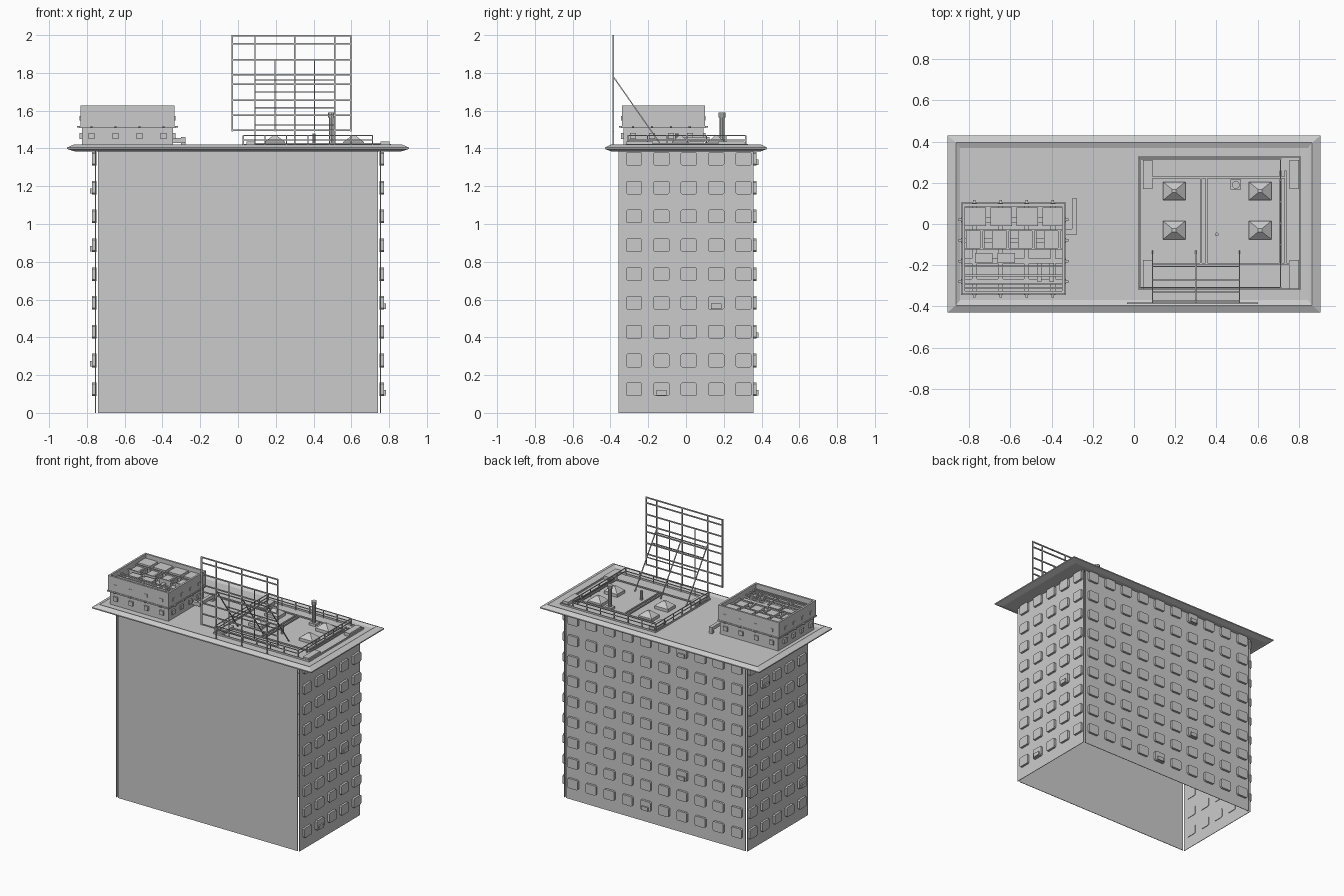
import bpy, bmesh, math
from mathutils import Vector, Matrix

if "Cube" in bpy.data.objects:
    bpy.data.objects.remove(bpy.data.objects["Cube"])

grey = bpy.data.materials.new("plain grey")
grey.use_nodes = True
GREY = (0.6, 0.6, 0.6, 1)
grey.diffuse_color = GREY
grey.node_tree.nodes["Principled BSDF"].inputs["Base Color"].default_value = GREY


def finish(name, bm):
    bmesh.ops.recalc_face_normals(bm, faces=bm.faces)
    mesh = bpy.data.meshes.new(name)
    bm.to_mesh(mesh)
    bm.free()
    mesh.materials.append(grey)
    ob = bpy.data.objects.new(name, mesh)
    bpy.context.collection.objects.link(ob)
    return ob


def box(bm, x0, x1, y0, y1, z0, z1):
    m = Matrix.Translation(((x0 + x1) / 2, (y0 + y1) / 2, (z0 + z1) / 2))
    bmesh.ops.create_cube(bm, size=1, matrix=m @ Matrix.Diagonal((x1 - x0, y1 - y0, z1 - z0, 1)))


def bar(bm, a, b, w=0.006):
    a, b = Vector(a), Vector(b)
    d = b - a
    m = Matrix.Translation((a + b) / 2) @ d.to_track_quat('Z', 'Y').to_matrix().to_4x4()
    bmesh.ops.create_cube(bm, size=1, matrix=m @ Matrix.Diagonal((w, w, d.length, 1)))


def cone(bm, x, y, z0, z1, r0, r1, n=10):
    bmesh.ops.create_cone(bm, cap_ends=True, segments=n, radius1=r0, radius2=r1, depth=z1 - z0,
                          matrix=Matrix.Translation((x, y, (z0 + z1) / 2)))


HX, HY, TOP, ROOF = 0.757, 0.358, 1.39, 1.412
GAP, T = 0.016, 0.004

# Wall shell, open below, with narrow slits at the corners
for name, dims in {
    "front_wall": (-HX + GAP, HX - GAP, -HY, -HY + T),
    "back_wall": (-HX + GAP, HX - GAP, HY - T, HY),
    "right_wall": (-HX, -HX + T, -HY, HY),
    "left_wall": (HX - T, HX, -HY, HY),
}.items():
    bm = bmesh.new()
    box(bm, *dims, 0, TOP)
    finish(name, bm)


# Windows: chamfered panels standing proud of the wall
def window(bm, origin, along, out, w=0.043, h=0.036, c=0.008):
    up = Vector((0, 0, 1))
    corners = [(w, h - c), (w - c, h), (c - w, h), (-w, h - c),
               (-w, c - h), (c - w, -h), (w - c, -h), (w, c - h)]
    rings = [[bm.verts.new(origin + along * u + up * v + out * d) for u, v in corners]
             for d in (-0.008, 0.016)]
    n = len(corners)
    bm.faces.new(rings[0])
    bm.faces.new(rings[1])
    for i in range(n):
        j = (i + 1) % n
        bm.faces.new((rings[0][i], rings[0][j], rings[1][j], rings[1][i]))


def row_z(r):
    return 0.125 + 0.1525 * r


def window_wall(name, origin, along, out, offsets):
    bm = bmesh.new()
    for r in range(9):
        for u in offsets:
            window(bm, origin + along * u + Vector((0, 0, row_z(r))), along, out)
    finish(name, bm)


X, Y = Vector((1, 0, 0)), Vector((0, 1, 0))
side_cols = [0.015 + 0.145 * i for i in range(-2, 3)]
window_wall("back_windows", Y * HY, X, Y, [0.15 * i - 0.675 for i in range(10)])
window_wall("left_windows", X * HX, Y, X, side_cols)
window_wall("right_windows", -X * HX, Y, -X, side_cols)

# Air conditioners below a few windows
bm = bmesh.new()
for x, r in ((-0.225, 2), (0.075, 0), (-0.225, 8)):
    z = row_z(r) - 0.018
    box(bm, x - 0.027, x + 0.027, HY, HY + 0.026, z - 0.014, z + 0.014)
for s, col, r in ((1, 3, 3), (1, 1, 0), (-1, 0, 1), (-1, 0, 5), (-1, 3, 7)):
    z, y, x = row_z(r) - 0.018, side_cols[col], s * (HX + 0.013)
    box(bm, x - 0.013, x + 0.013, y - 0.027, y + 0.027, z - 0.014, z + 0.014)
finish("air_conditioners", bm)

# Roof slab with a bevelled overhanging rim
bm = bmesh.new()
rings = []
for hx, hy, z in ((HX, HY, 1.383), (0.86, 0.39, 1.383), (0.905, 0.43, 1.397),
                  (0.905, 0.43, 1.405), (0.865, 0.395, 1.422), (0.845, 0.37, ROOF)):
    rings.append([bm.verts.new((sx * hx, sy * hy, z))
                  for sx, sy in ((-1, -1), (1, -1), (1, 1), (-1, 1))])
for a, b in zip(rings, rings[1:]):
    for i in range(4):
        j = (i + 1) % 4
        bm.faces.new((a[i], a[j], b[j], b[i]))
bm.faces.new(rings[0])
bm.faces.new(rings[-1])
finish("roof_slab", bm)

# Penthouse: lower room, open parapet and ledge
PX0, PX1, PY0, PY1 = -0.835, -0.335, -0.34, 0.10
bm = bmesh.new()
box(bm, PX0 + 0.01, PX1 - 0.008, PY0 + 0.01, PY1 - 0.008, ROOF, 1.555)
box(bm, PX0 - 0.004, PX1 + 0.004, PY0 - 0.004, PY1 + 0.004, 1.508, 1.518)
w = 0.014
for dims in ((PX0, PX1, PY0, PY0 + w), (PX0, PX1, PY1 - w, PY1),
             (PX0, PX0 + w, PY0, PY1), (PX1 - w, PX1, PY0, PY1)):
    box(bm, *dims, 1.515, 1.628)
finish("penthouse", bm)

# Small hatches and brackets round the penthouse
bm = bmesh.new()
for i in range(4):
    x, y = -0.775 + 0.127 * i, -0.28 + 0.1 * i
    for z, r in ((1.56, 0.012), (1.465, 0.016)):
        box(bm, x - r, x + r, PY0 - 0.003, PY1 + 0.003, z - r, z + r)
        box(bm, PX0 - 0.003, PX1 + 0.003, y - r, y + r, z - r, z + r)
    box(bm, x - 0.006, x + 0.006, PY0 - 0.016, PY1 + 0.016, 1.512, 1.52)
    box(bm, PX0 - 0.018, PX1 + 0.018, y - 0.006, y + 0.006, 1.512, 1.52)
finish("penthouse_hatches", bm)

# Machinery inside the parapet
bm = bmesh.new()
for i in range(4):
    x = -0.77 + 0.126 * i
    box(bm, x - 0.052, x + 0.052, -0.01, 0.08, 1.55, 1.60)
    box(bm, x - 0.045, x + 0.045, -0.12, -0.03, 1.55, 1.585)
    bar(bm, (x + 0.03, -0.125, 1.59), (x + 0.03, -0.025, 1.59), 0.012)
for x in (-0.73, -0.62):
    box(bm, x - 0.042, x + 0.042, -0.19, -0.14, 1.55, 1.59)
for x in (-0.46, -0.40):
    box(bm, x - 0.012, x + 0.012, -0.28, -0.19, 1.55, 1.585)
for y in (-0.03, -0.12, -0.205, -0.25, -0.29, -0.31):
    bar(bm, (PX0, y, 1.592), (PX1, y, 1.592), 0.009)
finish("cooling_units", bm)

# Bent duct beside the penthouse
bm = bmesh.new()
box(bm, -0.345, -0.28, -0.05, -0.025, 1.43, 1.455)
box(bm, -0.302, -0.277, -0.05, 0.125, 1.435, 1.46)
box(bm, -0.302, -0.277, 0.1, 0.125, ROOF, 1.46)
finish("duct", bm)

# Roof terrace: curb, railing, service pipes and corner boxes
bm = bmesh.new()
for dims in ((0.02, 0.81, -0.318, -0.312), (0.02, 0.81, 0.322, 0.328),
             (0.02, 0.026, -0.318, 0.328), (0.804, 0.81, -0.318, 0.328)):
    box(bm, *dims, ROOF, 1.424)
finish("terrace_curb", bm)

bm = bmesh.new()
RX0, RX1, RY0, RY1 = 0.028, 0.712, -0.308, 0.316
for z in (1.445, 1.469):
    for y in (RY0, RY1):
        bar(bm, (RX0, y, z), (RX1, y, z), 0.005)
    for x in (RX0, RX1):
        bar(bm, (x, RY0, z), (x, RY1, z), 0.005)
for i in range(7):
    x, y = RX0 + (RX1 - RX0) * i / 6, RY0 + (RY1 - RY0) * i / 6
    for yy in (RY0, RY1):
        bar(bm, (x, yy, ROOF), (x, yy, 1.469), 0.006)
    for xx in (RX0, RX1):
        bar(bm, (xx, y, ROOF), (xx, y, 1.469), 0.006)
finish("terrace_railing", bm)

bm = bmesh.new()
for x0, y0, x1, y1 in ((0.09, 0.225, 0.74, 0.225), (0.05, -0.195, 0.77, -0.195),
                       (0.325, -0.19, 0.325, 0.22), (0.352, -0.19, 0.352, 0.22),
                       (0.712, -0.19, 0.712, 0.26), (0.735, -0.19, 0.735, 0.26)):
    bar(bm, (x0, y0, 1.425), (x1, y1, 1.425), 0.009)
finish("service_pipes", bm)

bm = bmesh.new()
for x in (0.067, 0.778):
    for y in (-0.245, 0.24):
        box(bm, x - 0.023, x + 0.023, y - 0.07, y + 0.07, ROOF, 1.436)
finish("corner_boxes", bm)

# Pyramid skylights
bm = bmesh.new()
for x in (0.195, 0.612):
    for y in (-0.03, 0.16):
        box(bm, x - 0.055, x + 0.055, y - 0.045, y + 0.045, ROOF, 1.434)
        m = (Matrix.Translation((x, y, 1.451)) @ Matrix.Diagonal((1, 0.82, 1, 1))
             @ Matrix.Rotation(math.pi / 4, 4, 'Z'))
        bmesh.ops.create_cone(bm, cap_ends=True, segments=4, radius1=0.077, radius2=0.014,
                              depth=0.034, matrix=m)
finish("skylights", bm)

# Chimney and vent pipe
bm = bmesh.new()
box(bm, 0.468, 0.52, 0.168, 0.215, ROOF, 1.43)
cone(bm, 0.494, 0.19, ROOF, 1.57, 0.013, 0.013)
cone(bm, 0.494, 0.19, 1.565, 1.59, 0.019, 0.019)
cone(bm, 0.402, -0.05, ROOF, 1.48, 0.009, 0.009)
finish("chimneys", bm)

# Sign frame lattice at the front edge
SY = -0.385
bm = bmesh.new()
for x in (-0.03, 0.597):
    bar(bm, (x, SY, 1.49), (x, SY, 2.0), 0.009)
for x in (0.09, 0.30, 0.512):
    bar(bm, (x, SY, 1.415), (x, SY, 1.995), 0.007)
for x in (0.197, 0.405):
    bar(bm, (x, SY, 1.49), (x, SY, 1.87), 0.005)
for z in (1.4955, 1.575, 1.655, 1.74, 1.79, 1.87, 1.955, 1.9955):
    bar(bm, (-0.03, SY, z), (0.597, SY, z), 0.008)
finish("sign_frame", bm)

# Sloping braces behind the sign
bm = bmesh.new()
for x in (0.09, 0.30, 0.512):
    bar(bm, (x, SY, 1.78), (x, -0.13, 1.415), 0.006)
for t in (0.05, 0.22, 0.45, 0.7):
    p = Vector((0, SY, 1.78)).lerp(Vector((0, -0.13, 1.415)), t)
    bar(bm, (0.09, p.y, p.z), (0.512, p.y, p.z), 0.006)
finish("sign_braces", bm)
